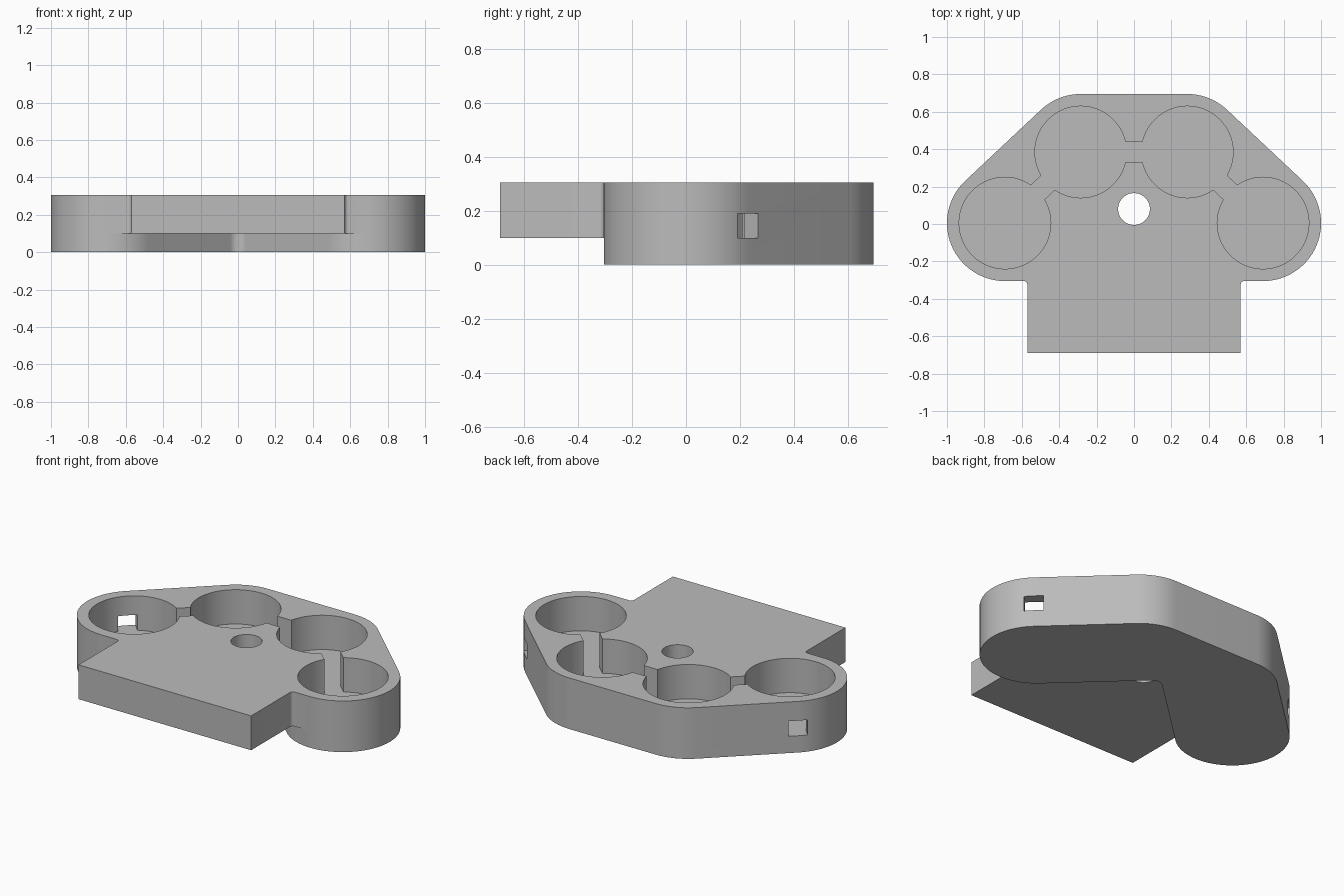
import bpy, bmesh, math
from mathutils import Matrix, Vector

cube = bpy.data.objects.get("Cube")
if cube:
    bpy.data.objects.remove(cube, do_unlink=True)

# Main dimensions
TOP, FLOOR = 0.305, 0.1
R_OUT, R_POCKET, SLOT = 0.31, 0.245, 0.105
END, BACK = (0.69, 0.005), (0.285, 0.385)      # pocket centres on the +x side
dx, dy = END[0] - BACK[0], BACK[1] - END[1]
LEN = math.hypot(dx, dy)
ANG = math.atan2(dx, dy)                       # outward normal of the slanted wall

mat = bpy.data.materials.new("light_grey")
mat.use_nodes = True
grey = (0.5, 0.5, 0.5, 1)
mat.diffuse_color = grey
bsdf = next(n for n in mat.node_tree.nodes if n.type == 'BSDF_PRINCIPLED')
bsdf.inputs["Base Color"].default_value = grey
bsdf.inputs["Roughness"].default_value = 0.6


def arc(c, r, a0, a1, n):
    return [(c[0] + r * math.cos(a0 + (a1 - a0) * i / n),
             c[1] + r * math.sin(a0 + (a1 - a0) * i / n)) for i in range(n + 1)]


def prism(name, pts, z0, z1):
    """Extrude a closed outline between two heights."""
    bm = bmesh.new()
    face = bm.faces.new([bm.verts.new((x, y, z0)) for x, y in pts])
    ext = bmesh.ops.extrude_face_region(bm, geom=[face], use_keep_orig=True)
    bmesh.ops.translate(bm, vec=(0, 0, z1 - z0),
                        verts=[v for v in ext['geom'] if isinstance(v, bmesh.types.BMVert)])
    bmesh.ops.recalc_face_normals(bm, faces=bm.faces)
    me = bpy.data.meshes.new(name)
    bm.to_mesh(me)
    bm.free()
    me.materials.append(mat)
    ob = bpy.data.objects.new(name, me)
    bpy.context.collection.objects.link(ob)
    return ob


def mirrored(half):
    """Complete an outline from its +x half."""
    return half + [(-x, y) for x, y in reversed(half) if abs(x) > 1e-6]


def circle(c, r, n=72):
    return arc(c, r, 0, math.tau, n)[:-1]


def bar(c, angle, start, end, width):
    """Rectangle running from c along an angle."""
    rot = Matrix.Rotation(angle, 2)
    corners = ((start, -1), (end, -1), (end, 1), (start, 1))
    return [tuple(Vector(c) + rot @ Vector((u, v * width / 2))) for u, v in corners]


def combine(target, other, op):
    mod = target.modifiers.new(op.lower(), 'BOOLEAN')
    mod.operation, mod.solver, mod.object = op, 'EXACT', other
    bpy.context.view_layer.objects.active = target
    bpy.ops.object.modifier_apply(modifier=mod.name)
    bpy.data.objects.remove(other, do_unlink=True)


# Curved housing: rounded ends, straight walls, filleted inner corner
s, c = math.sin(ANG), math.cos(ANG)
apex = BACK[1] - R_OUT * s + (BACK[0] - R_OUT * c) * dy / dx
r_fil = 0.06
fillet = arc((0, apex - r_fil / s), r_fil, math.pi / 2, ANG, 6)
half = (fillet
        + arc(END, R_OUT, ANG - math.pi, ANG, 48)
        + arc(BACK, R_OUT, ANG, math.pi / 2, 14))
housing = prism("holder_body", mirrored(half), 0, TOP)

# Front plate, joined flush with the top
rf = 0.02
front = END[1] - R_OUT
plate_half = ([(0.57, -0.69)]
              + arc((0.57 + rf, front - rf), rf, math.pi, math.pi / 2, 5)
              + [(END[0], front), END, BACK])
combine(housing, prism("front_plate", mirrored(plate_half), FLOOR, TOP), 'UNION')

# Pockets, linking slots and side windows
for side in (1, -1):
    cuts = [
        (circle(END, R_POCKET), 0.4),
        (circle(BACK, R_POCKET), 0.4),
        (bar(END, ANG + math.pi / 2, 0.15, LEN - 0.15, SLOT), 0.4),
        (bar(END, ANG, 0.15, 0.4, SLOT), 0.19),
    ]
    for pts, height in cuts:
        outline = [(side * x, y) for x, y in pts]
        combine(housing, prism("cutter", outline, FLOOR, height), 'DIFFERENCE')
middle = bar((0, BACK[1]), 0, -0.13, 0.13, SLOT)
combine(housing, prism("cutter", middle, FLOOR, 0.4), 'DIFFERENCE')

# Through hole in the plate
combine(housing, prism("cutter", circle((0, 0.08), 0.085, 48), -0.1, 0.4), 'DIFFERENCE')

# Smooth curved walls, crisp edges
bpy.ops.object.select_all(action='DESELECT')
housing.select_set(True)
bpy.context.view_layer.objects.active = housing
bpy.ops.object.shade_smooth_by_angle(angle=math.radians(30))
